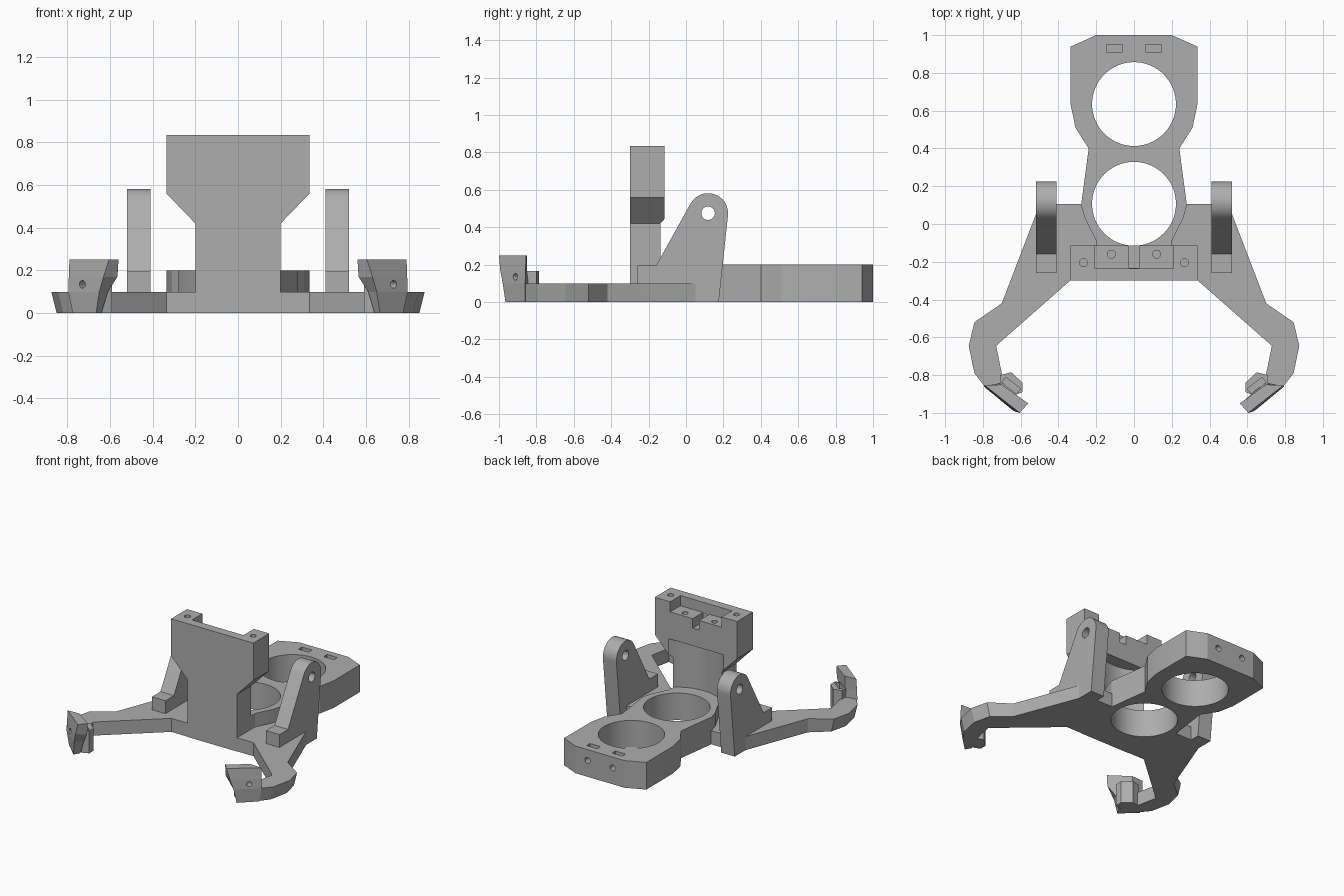
import bpy, bmesh, math
from mathutils import Vector

cube = bpy.data.objects.get("Cube")
if cube:
    bpy.data.objects.remove(cube, do_unlink=True)

grey = bpy.data.materials.new("plain_grey")
grey.use_nodes = True
COLOUR = (0.42, 0.42, 0.42, 1)
grey.diffuse_color = COLOUR
grey.node_tree.nodes["Principled BSDF"].inputs["Base Color"].default_value = COLOUR


def loft(name, rings):
    """Closed solid through rings of equally many points."""
    bm = bmesh.new()
    loops = [[bm.verts.new(p) for p in ring] for ring in rings]
    n = len(loops[0])
    bm.faces.new(loops[0])
    bm.faces.new(loops[-1])
    for a, b in zip(loops, loops[1:]):
        for i in range(n):
            j = (i + 1) % n
            bm.faces.new((a[i], a[j], b[j], b[i]))
    bmesh.ops.recalc_face_normals(bm, faces=bm.faces)
    mesh = bpy.data.meshes.new(name)
    bm.to_mesh(mesh)
    bm.free()
    mesh.materials.append(grey)
    obj = bpy.data.objects.new(name, mesh)
    bpy.context.collection.objects.link(obj)
    return obj


def prism(name, outline, low, high, axis=2):
    """Extrude a 2D outline along one axis."""
    def place(p, h):
        c = list(p)
        c.insert(axis, h)
        return c
    return loft(name, [[place(p, h) for p in outline] for h in (low, high)])


def box(x0, x1, y0, y1, z0, z1):
    return prism("cutter", [(x0, y0), (x1, y0), (x1, y1), (x0, y1)], z0, z1)


def rod(centre, direction, radius, length, sides=24):
    bpy.ops.mesh.primitive_cylinder_add(vertices=sides, radius=radius, depth=length, location=centre)
    obj = bpy.context.object
    obj.rotation_euler = Vector(direction).to_track_quat('Z', 'Y').to_euler()
    return obj


def cut(obj, cutters):
    for cutter in cutters:
        cutter.hide_render = True
        mod = obj.modifiers.new("cut", 'BOOLEAN')
        mod.operation = 'DIFFERENCE'
        mod.solver = 'EXACT'
        mod.object = cutter
        bpy.context.view_layer.update()
        bpy.context.view_layer.objects.active = obj
        bpy.ops.object.modifier_apply(modifier=mod.name)
        bpy.data.objects.remove(cutter, do_unlink=True)


def smooth(obj):
    bpy.ops.object.select_all(action='DESELECT')
    obj.select_set(True)
    bpy.context.view_layer.objects.active = obj
    bpy.ops.object.shade_smooth_by_angle(angle=math.radians(20))


def both(half):
    return half + [(-x, y) for x, y in reversed(half)]


UP, BACK, SIDE = (0, 0, 1), (0, 1, 0), (1, 0, 0)
BORE = 0.222
BORE_Y = (0.107, 0.635)


def bores():
    return [rod((0, y, 0.1), UP, BORE, 0.6, 64) for y in BORE_Y]


# Thick twin-ring body with slots and screw holes at the back
body = prism("ring_body", both([
    (0.2, 1), (0.335, 0.94), (0.335, 0.63), (0.31, 0.51), (0.24, 0.4),
    (0.28, 0.1), (0.26, 0.03), (0.2, -0.09), (0.2, -0.2)]), 0, 0.2)
cut(body, bores())
for s in (1, -1):
    x = 0.103 * s
    cut(body, [box(x - 0.042, x + 0.042, 0.91, 0.95, 0.05, 0.3),
               rod((x, 0.98, 0.12), BACK, 0.022, 0.1)])
smooth(body)

# Thin plate with two curved arms, drafted inward at the arm ends
arm = both([
    (0.28, 0.105), (0.5, 0.105), (0.52, 0.05), (0.7, -0.42), (0.845, -0.52),
    (0.875, -0.645), (0.845, -0.79), (0.79, -0.86), (0.69, -0.85),
    (0.7, -0.79), (0.73, -0.645), (0.335, -0.297)])


def draft(p):
    return p[0] - math.copysign(0.025, p[0]) if abs(p[0]) > 0.78 else p[0]


plate = loft("arm_plate", [[(draft(p), p[1], 0) for p in arm],
                           [(p[0], p[1], 0.1) for p in arm]])
cut(plate, bores()[:])
smooth(plate)

# Upright mount: wide head, narrow neck, hollowed back
mount = prism("upright_mount", both([
    (0.2, 0), (0.2, 0.42), (0.335, 0.56), (0.335, 0.835)]), -0.3, -0.115, axis=1)
cut(mount, [
    rod((0, BORE_Y[0], 0.38), UP, 0.315, 0.36, 64),
    box(-0.21, 0.21, -0.235, 0, 0.76, 0.9),
    box(-0.026, 0.026, -0.234, 0.01, 0.69, 0.92)])
for s in (1, -1):
    cut(mount, [rod((0.12 * s, -0.16, 0.76), UP, 0.021, 0.2),
                rod((0.268 * s, -0.205, 0.83), UP, 0.021, 0.2)])
smooth(mount)

# Pivot bracket outline: foot step, slope and rounded ear
EAR_Y, EAR_Z, EAR_R = 0.118, 0.475, 0.107
bracket = [(0.175, 0), (-0.26, 0), (-0.26, 0.195), (-0.16, 0.195)]
for i in range(17):
    a = math.radians(150 - i * 157 / 16)
    bracket.append((EAR_Y + EAR_R * math.cos(a), EAR_Z + EAR_R * math.sin(a)))

# Claw rings from bottom to top
CLAW = {
    0: [(0.775, -0.86), (0.665, -0.965), (0.64, -0.92), (0.69, -0.84)],
    0.1: [(0.795, -0.86), (0.65, -0.98), (0.61, -0.92), (0.69, -0.84)],
    0.17: [(0.793, -0.858), (0.63, -0.993), (0.565, -0.95), (0.7, -0.85)],
    0.25: [(0.79, -0.855), (0.605, -1), (0.56, -0.95), (0.7, -0.85)],
}
NUB = [(0.71, -0.8), (0.65, -0.785), (0.59, -0.84), (0.59, -0.89), (0.64, -0.91), (0.71, -0.86)]

for s, side in ((1, "left"), (-1, "right")):
    ear = prism(side + "_pivot_bracket", bracket, 0.41 * s, 0.52 * s, axis=0)
    cut(ear, [rod((0.465 * s, EAR_Y, EAR_Z), SIDE, 0.036, 0.3, 32)])
    smooth(ear)

    claw = loft(side + "_claw", [[(x * s, y, z) for x, y in ring] for z, ring in CLAW.items()])
    cut(claw, [rod((0.72 * s, -0.9, 0.135), (0.6 * s, -0.8, 0), 0.018, 0.4)])

    nub = prism(side + "_claw_nub", [(x * s, y) for x, y in NUB], 0, 0.165)
    pocket = [(0.6, -0.872), (0.622, -0.9), (0.7, -0.84), (0.678, -0.812)]
    cut(nub, [prism("cutter", [(x * s, y) for x, y in pocket], 0.12, 0.3)])
